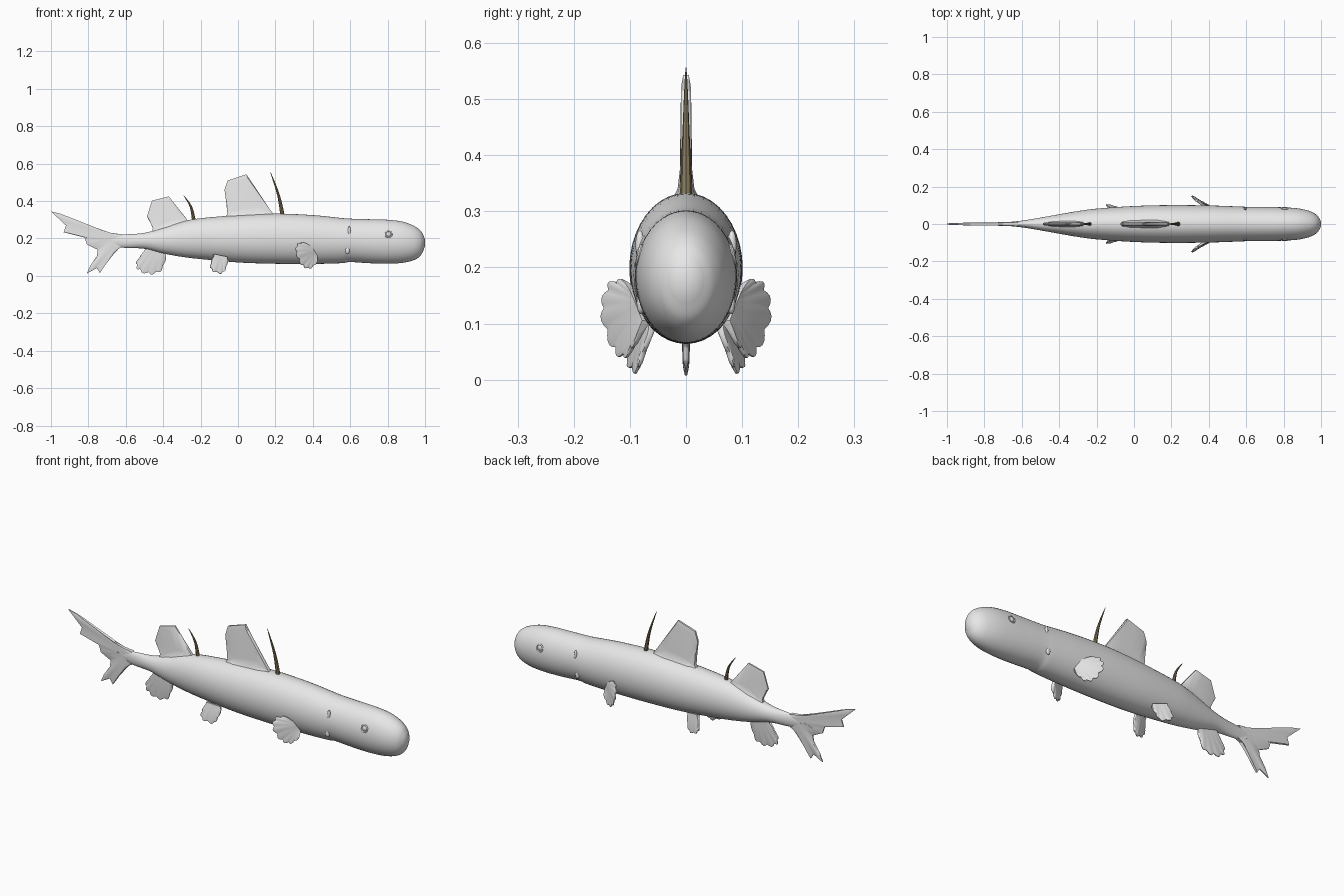
import bpy, bmesh, math
from mathutils import Vector

if "Cube" in bpy.data.objects:
    bpy.data.objects.remove(bpy.data.objects["Cube"])


def material(name, rgb):
    m = bpy.data.materials.new(name)
    m.diffuse_color = (*rgb, 1)
    m.use_nodes = True
    m.node_tree.nodes["Principled BSDF"].inputs["Base Color"].default_value = m.diffuse_color
    return m


GREY = material("pale grey skin", (0.8, 0.8, 0.8))
BROWN = material("olive brown spine", (0.24, 0.19, 0.10))


def finish(name, bm, mat, angle=40):
    bmesh.ops.recalc_face_normals(bm, faces=bm.faces)
    me = bpy.data.meshes.new(name)
    bm.to_mesh(me)
    bm.free()
    me.materials.append(mat)
    ob = bpy.data.objects.new(name, me)
    bpy.context.collection.objects.link(ob)
    bpy.ops.object.select_all(action='DESELECT')
    ob.select_set(True)
    bpy.context.view_layer.objects.active = ob
    bpy.ops.object.shade_smooth_by_angle(angle=math.radians(angle))
    return ob


def loft(name, rings, mat, angle=40):
    bm = bmesh.new()
    vs = [[bm.verts.new(p) for p in r] for r in rings]
    n = len(vs[0])
    for a, b in zip(vs, vs[1:]):
        for i in range(n):
            bm.faces.new((a[i], a[(i + 1) % n], b[(i + 1) % n], b[i]))
    bm.faces.new(vs[0])
    bm.faces.new(vs[-1])
    return finish(name, bm, mat, angle)


def spline(p, t):
    # Catmull-Rom through tuples
    i = min(int(t), len(p) - 2)
    f = t - i
    a, b, c, d = (Vector(p[min(max(j, 0), len(p) - 1)]) for j in range(i - 1, i + 3))
    return 0.5 * (2 * b + (c - a) * f + (2 * a - 5 * b + 4 * c - d) * f * f
                  + (3 * b - a - 3 * c + d) * f ** 3)


# Body: stations of x, top, bottom, half width
stations = [(-.74, .205, .180, .006), (-.68, .217, .160, .010), (-.6, .222, .150, .018),
            (-.5, .230, .145, .034), (-.4, .258, .120, .052), (-.3, .290, .102, .069),
            (-.2, .308, .090, .082), (0, .325, .072, .096), (.2, .333, .065, .101),
            (.4, .325, .064, .099), (.55, .310, .068, .094), (.6, .306, .074, .092),
            (.7, .303, .068, .091), (.8, .300, .065, .089), (.88, .290, .070, .083),
            (.94, .268, .084, .069), (.975, .243, .107, .050), (.993, .215, .140, .028)]
rings = []
STEPS = 6
for k in range((len(stations) - 1) * STEPS + 1):
    q = Vector(spline([Vector(s) for s in stations], k / STEPS))
    x, top, bot, w = q
    c, h = (top + bot) / 2, (top - bot) / 2
    rings.append([(x, w * math.cos(a), c + h * math.sin(a))
                  for a in (2 * math.pi * i / 40 for i in range(40))])
x, top, bot, w = stations[-1]
for s, dx in ((.6, .005), (.2, .007)):       # rounded snout tip
    c, h = (top + bot) / 2, (top - bot) / 2 * s
    rings.append([(x + dx, w * s * math.cos(2 * math.pi * i / 40),
                   c + h * math.sin(2 * math.pi * i / 40)) for i in range(40)])
loft("body", rings, GREY, 60)


def fin(name, a, b, edge, thick, lobes=0, amp=0.12, mirror=False):
    """Thin membrane from root line a-b to an outer edge, thickness varies outward."""
    a, b = Vector(a), Vector(b)
    edge = [Vector(e) for e in edge]
    sub = 8 if lobes else 2
    n = (len(edge) - 1) * sub
    mid = (a + b) / 2
    nor = sum(((e - mid).cross(f - mid) for e, f in zip(edge, edge[1:])), Vector()).normalized()
    for side in ((1, -1) if mirror else (1,)):
        bm = bmesh.new()
        sheets = [[], []]
        for i in range(n + 1):
            j = min(i // sub, len(edge) - 2)
            if lobes:
                e = spline(edge, i / sub)
                e = e + (mid - e) * amp * (1 - abs(math.sin(math.pi * lobes * i / n)))
            else:
                e = edge[j].lerp(edge[j + 1], i / sub - j)
            r = a.lerp(b, i / n)
            for k, sg in enumerate((1, -1)):
                col = []
                for s, t in thick:
                    p = r.lerp(e, s) + nor * (sg * t)
                    col.append(bm.verts.new((p.x, p.y * side, p.z)))
                sheets[k].append(col)
        m = len(thick)
        for sh in sheets:
            for c, d in zip(sh, sh[1:]):
                for k in range(m - 1):
                    bm.faces.new((c[k], c[k + 1], d[k + 1], d[k]))
        f, g = sheets
        for i in range(n):
            for k in (0, m - 1):
                bm.faces.new((f[i][k], f[i + 1][k], g[i + 1][k], g[i][k]))
        for i in (0, n):
            for k in range(m - 1):
                bm.faces.new((f[i][k], f[i][k + 1], g[i][k + 1], g[i][k]))
        finish(name + ("" if not mirror else "_left" if side > 0 else "_right"), bm, GREY)


def flat(*pts):
    return [(x, 0, z) for x, z in pts]


# Dorsal fins with a flared root
fin("front_dorsal_fin", (-.07, 0, .31), (.20, 0, .32),
    flat((-.055, .335), (-.072, .46), (-.056, .51), (.045, .543), (.185, .335)),
    [(0, .026), (.1, .015), (.25, .011), (.9, .009), (1, .005)])
fin("rear_dorsal_fin", (-.46, 0, .225), (-.26, 0, .285),
    flat((-.455, .26), (-.487, .317), (-.46, .402), (-.37, .425), (-.275, .305)),
    [(0, .024), (.1, .014), (.25, .010), (.9, .007), (1, .004)])

# Tail lobes
tail = [(0, .011), (.3, .009), (.9, .006), (1, .003)]
fin("upper_tail_lobe", (-.62, 0, .222), (-.67, 0, .165),
    flat((-.70, .233), (-.75, .247), (-.95, .333), (-1, .345), (-.92, .27),
         (-.932, .233), (-.82, .205), (-.808, .168), (-.75, .14)), tail)
fin("lower_tail_lobe", (-.70, 0, .20), (-.62, 0, .153),
    flat((-.80, .165), (-.75, .14), (-.755, .105), (-.79, .055), (-.808, .013),
         (-.755, .042), (-.738, .015), (-.69, .09), (-.65, .145)), tail)

# Scalloped lower fins
fan = [(0, .010), (.3, .008), (.9, .005), (1, .002)]
fin("anal_fin", (-.49, 0, .16), (-.385, 0, .14),
    flat((-.50, .135), (-.545, .075), (-.535, .03), (-.475, .007), (-.41, .026), (-.38, .11)),
    fan, 7, .1)
fin("pelvic_fin", (-.13, .078, .115), (-.06, .058, .10),
    [(-.135, .088, .10), (-.15, .102, .055), (-.135, .104, .025), (-.09, .09, .011),
     (-.065, .08, .035), (-.052, .062, .085)], fan, 6, .1, True)
fin("pectoral_fin", (.39, .09, .155), (.42, .07, .105),
    [(.355, .11, .18), (.315, .138, .172), (.308, .152, .12), (.34, .132, .055),
     (.385, .108, .038), (.425, .086, .072)], fan, 8, .1, True)


# Curved spines ahead of the dorsal fins
def spine(name, pts, r):
    rs = []
    for k in range(9):
        p = spline([Vector((x, 0, z)) for x, z in pts], k / 8 * (len(pts) - 1))
        w = r * (1 - .93 * (k / 8) ** 1.2)
        rs.append([(p.x + w * math.cos(math.pi * i / 4), w * math.sin(math.pi * i / 4),
                    p.z + .3 * w * math.cos(math.pi * i / 4)) for i in range(8)])
    loft(name, rs, BROWN)


spine("front_spine", [(.240, .31), (.217, .43), (.173, .556)], .0115)
spine("rear_spine", [(-.235, .29), (-.252, .37), (-.292, .432)], .010)


# Eyes and gill slits on both sides
def ball(name, loc, scale):
    bm = bmesh.new()
    bmesh.ops.create_uvsphere(bm, u_segments=16, v_segments=10, radius=1)
    for v in bm.verts:
        v.co = Vector(loc) + Vector([c * s for c, s in zip(v.co, scale)])
    finish(name, bm, GREY)


def ring(name, loc, major, minor, side):
    rows = []
    bm = bmesh.new()
    for i in range(24):
        a = 2 * math.pi * i / 24
        row = []
        for j in range(8):
            b = math.pi * j / 4
            d = major + minor * math.cos(b)
            # lean the ring with the curved cheek
            y = loc[1] + side * (minor * math.sin(b) - .25 * d * math.sin(a))
            row.append(bm.verts.new((loc[0] + d * math.cos(a), y, loc[2] + d * math.sin(a))))
        rows.append(row)
    for i in range(24):
        for j in range(8):
            p, q = rows[i], rows[(i + 1) % 24]
            bm.faces.new((p[j], q[j], q[(j + 1) % 8], p[(j + 1) % 8]))
    finish(name, bm, GREY)


for side, tag in ((1, "left"), (-1, "right")):
    ring("eye_rim_" + tag, (.805, side * .084, .222), .017, .0035, side)
    ball("eye_" + tag, (.805, side * .081, .222), (.014, .008, .014))
    ball("upper_gill_fold_" + tag, (.595, side * .082, .240), (.008, .008, .026))
    ball("lower_gill_fold_" + tag, (.585, side * .081, .137), (.012, .007, .020))
